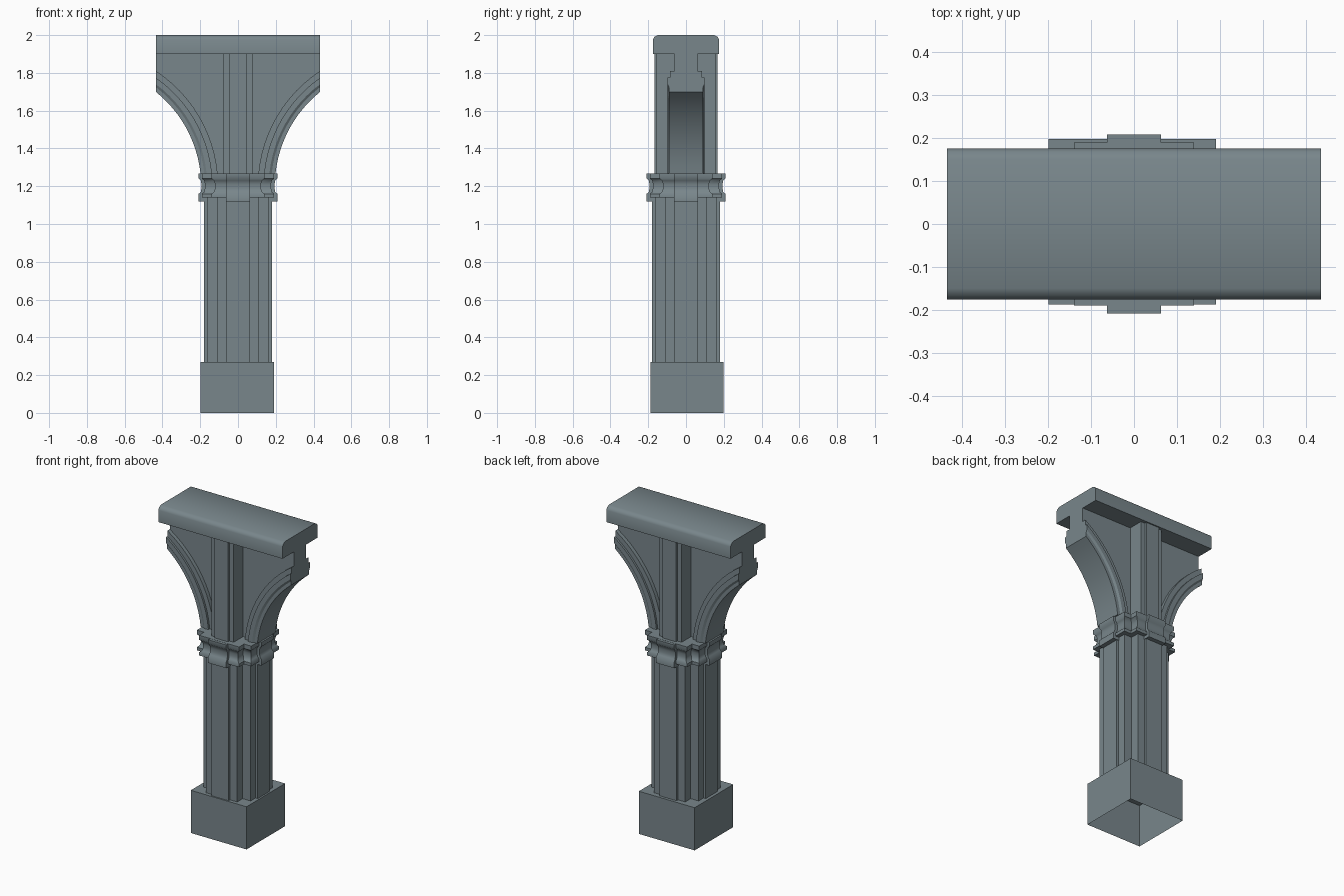
import bpy, bmesh, math

cube = bpy.data.objects.get("Cube")
if cube:
    bpy.data.objects.remove(cube, do_unlink=True)

stone = bpy.data.materials.new("blue_grey_stone")
stone.use_nodes = True
COLOUR = (0.19, 0.24, 0.26, 1)
stone.diffuse_color = COLOUR
stone.node_tree.nodes["Principled BSDF"].inputs["Base Color"].default_value = COLOUR


def loft(name, rings, smooth=0, bottom=True):
    """Join closed rings of points into a capped solid."""
    bm = bmesh.new()
    loops = [[bm.verts.new(p) for p in ring] for ring in rings]
    n = len(loops[0])
    for low, high in zip(loops, loops[1:]):
        for i in range(n):
            j = (i + 1) % n
            bm.faces.new((low[i], low[j], high[j], high[i]))
    first = bm.faces.new(loops[0][::-1])
    bm.faces.new(loops[-1])
    bmesh.ops.recalc_face_normals(bm, faces=bm.faces[:])
    if not bottom:
        bm.faces.remove(first)
    mesh = bpy.data.meshes.new(name)
    bm.to_mesh(mesh)
    bm.free()
    mesh.materials.append(stone)
    ob = bpy.data.objects.new(name, mesh)
    bpy.context.collection.objects.link(ob)
    if smooth:
        bpy.ops.object.select_all(action='DESELECT')
        ob.select_set(True)
        bpy.context.view_layer.objects.active = ob
        bpy.ops.object.shade_smooth_by_angle(angle=math.radians(smooth))
    return ob


def spin(quarter, z):
    """Repeat a quarter outline round the axis by quarter turns."""
    pts = []
    for k in range(4):
        for x, y in quarter:
            for _ in range(k):
                x, y = -y, x
            pts.append((x, y, z))
    return pts


def cross(inner, outer, z):
    return spin([(outer, inner), (inner, inner), (inner, outer)], z)


def rect(x, y, z, ox=0, oy=0):
    return [(ox + sx * x, oy + sy * y, z)
            for sx, sy in ((-1, -1), (1, -1), (1, 1), (-1, 1))]


# Hollow plinth, open underneath
loft("plinth", [rect(0.195, 0.193, z, -0.004, 0.005) for z in (0, 0.27)], bottom=False)

# Clustered shaft with stepped corners
FOOT, NECK, TOP, SOFFIT = 0.27, 1.15, 1.268, 1.9
shaft = [(0.18, 0.06), (0.165, 0.06), (0.165, 0.11), (0.11, 0.11),
         (0.11, 0.165), (0.06, 0.165), (0.06, 0.18)]
loft("shaft", [spin(shaft, z) for z in (FOOT, NECK)])

# Collar: hollow moulding following the shaft, deeper on its four faces
moulding = [(1.16, 1), (1.17, 0.4), (1.19, 0.15), (1.21, 0.15),
            (1.23, 0.4), (1.24, 1)]


def collar(name, inner, outer, grow_in, grow_out, low, high):
    steps = [(low, 1)] + moulding + [(high, 1)]
    loft(name, [cross(inner + grow_in * g, outer + grow_out * g, z)
                for z, g in steps], 50)


collar("collar_corners", 0.118, 0.172, 0.022, 0.018, 1.14, TOP)
collar("collar_faces", 0.06, 0.19, 0.003, 0.018, 1.12, TOP - 0.001)

# Arched brackets: moulded section swept along each arc
END, CX, CZ, SEG = 0.435, 0.835, 1.2, 12


def arc_point(r, k):
    start = math.asin((TOP - CZ) / r)
    end = math.acos((CX - END) / r)
    t = start + (end - start) * k / SEG
    return CX - r * math.cos(t), CZ + r * math.sin(t)


half = [(0.73, 0.05), (0.73, 0.085), (0.70, 0.085), (0.70, 0.098),
        (0.672, 0.098), (0.66, 0.09), (0.64, 0.09)]
section = half + [(r, -y) for r, y in reversed(half)]
for side, s in (("left", 1), ("right", -1)):
    rings = []
    for k in range(SEG + 1):
        ring = []
        for r, y in section:
            x, z = arc_point(r, k)
            ring.append((s * x, y, z))
        rings.append(ring)
    loft(side + "_arch_moulding", rings, 30)

# Thin web filling the space above the arches
edge = [arc_point(0.70, k) for k in range(SEG + 1)] + [(END, SOFFIT)]
outline = edge + [(-x, z) for x, z in reversed(edge)]
loft("bracket_web", [[(x, y, z) for x, z in outline] for y in (-0.06, 0.06)])

# Stepped pilaster on both faces of the web
steps = [(0.078, -0.155), (0.078, 0.155), (0.048, 0.155), (0.048, 0.168)]
plan = steps + [(-x, y) for x, y in reversed(steps)]
plan += [(-0.048, -0.168 + 0.013), (-0.048, -0.168), (0.048, -0.168), (0.048, -0.155)]
plan.insert(8, (-0.078, -0.155)) if plan[7] != (-0.078, -0.155) else None
loft("pilaster", [[(x, y, z) for x, y in plan] for z in (TOP - 0.01, SOFFIT)])

# Top beam with softened upper edges
beam = [(-0.176, SOFFIT), (0.176, SOFFIT), (0.176, 1.975), (0.168, 1.99),
        (0.15, 2.0), (-0.15, 2.0), (-0.168, 1.99), (-0.176, 1.975)]
loft("top_beam", [[(x, y, z) for y, z in beam] for x in (-END, END)], 50)
